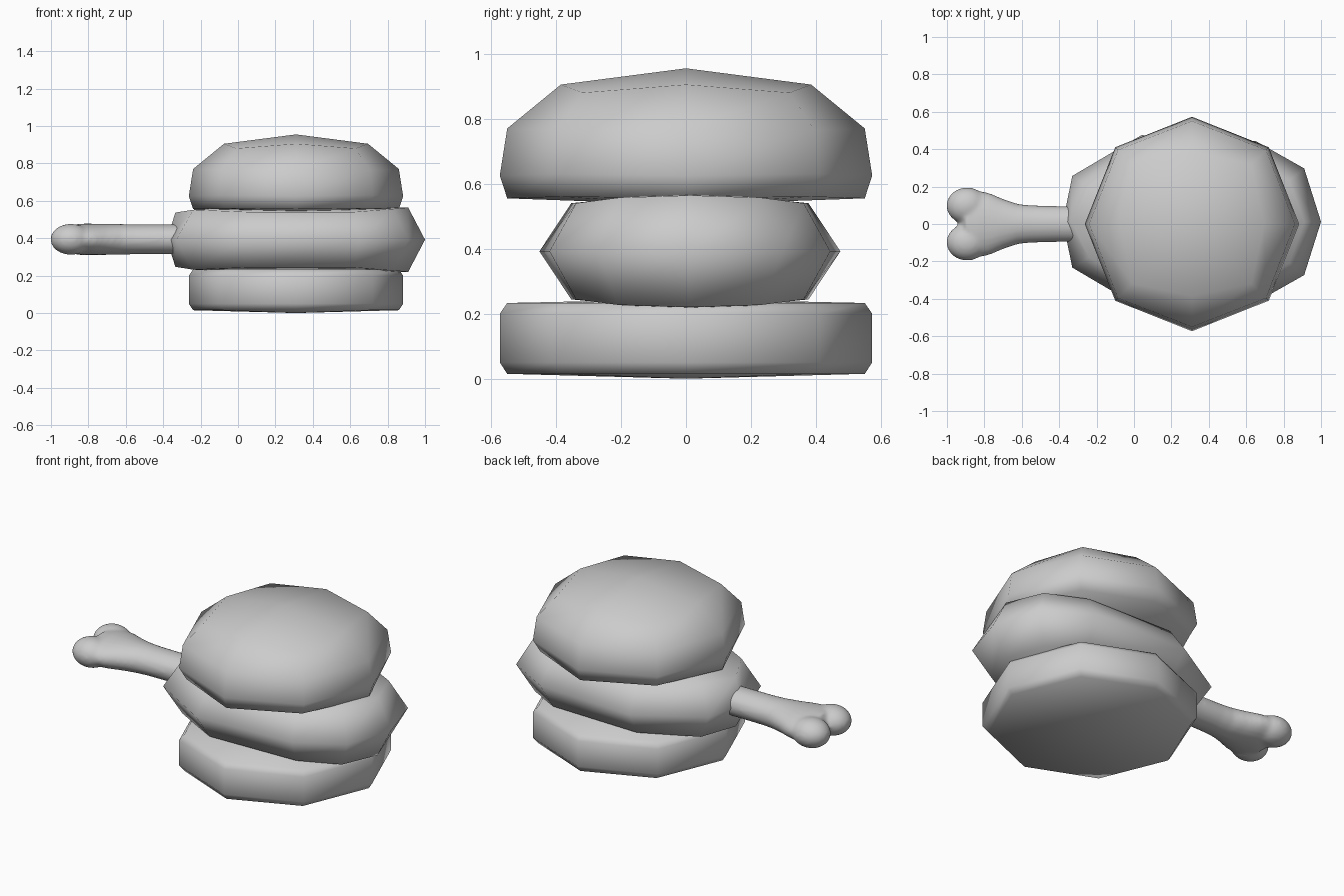
import bpy, bmesh, math
from mathutils import Matrix

old = bpy.data.objects.get("Cube")
if old:
    bpy.data.objects.remove(old)

clay = bpy.data.materials.new("plain_grey")
clay.use_nodes = True
GREY = (0.6, 0.6, 0.6, 1)
clay.diffuse_color = GREY
clay.node_tree.nodes["Principled BSDF"].inputs["Base Color"].default_value = GREY


def finish(name, bm):
    bmesh.ops.recalc_face_normals(bm, faces=bm.faces)
    mesh = bpy.data.meshes.new(name)
    bm.to_mesh(mesh)
    bm.free()
    mesh.materials.append(clay)
    mesh.shade_smooth()
    obj = bpy.data.objects.new(name, mesh)
    bpy.context.collection.objects.link(obj)
    return obj


def loft(bm, rings, start, end):
    """Bridge rings of points; close both ends with quads around a centre."""
    loops = [[bm.verts.new(p) for p in ring] for ring in rings]
    n = len(loops[0])
    for a, b in zip(loops, loops[1:]):
        for i in range(n):
            j = (i + 1) % n
            bm.faces.new((a[i], a[j], b[j], b[i]))
    for loop, point in ((loops[0], start), (loops[-1], end)):
        tip = bm.verts.new(point)
        for i in range(0, n, 2):
            bm.faces.new((tip, loop[i], loop[(i + 1) % n], loop[(i + 2) % n]))


# Buns: eight-sided, each ring gives (radius, z) on the axes and on the diagonals
CX = 0.31


def bun(name, profile, bottom, top):
    rings = []
    for axis, diagonal in profile:
        ring = []
        for k in range(8):
            r, z = diagonal if k % 2 else axis
            a = k * math.pi / 4
            ring.append((CX + r * math.cos(a), r * math.sin(a), z))
        rings.append(ring)
    bm = bmesh.new()
    loft(bm, rings, (CX, 0, bottom), (CX, 0, top))
    finish(name, bm)


bun("bottom_bun", [((0.55, 0.015), (0.55, 0.015)), ((0.573, 0.05), (0.58, 0.05)),
                   ((0.573, 0.2), (0.58, 0.2)), ((0.55, 0.233), (0.55, 0.233))], 0, 0.245)
bun("top_bun", [((0.55, 0.555), (0.54, 0.56)), ((0.573, 0.625), (0.58, 0.63)),
                ((0.55, 0.77), (0.56, 0.765)), ((0.385, 0.905), (0.45, 0.88))], 0.535, 0.955)

# Patty: long ten-sided slab, half outlines mirrored across y
MID = 0.392


def half_ring(points, sign):
    shift = 0.012
    full = points + [(x, -y, h) for x, y, h in points[-2:0:-1]]
    return [(x, y + shift, MID + sign * h) for x, y, h in full]


rim = [(1.0, 0, 0), (0.91, 0.285, 0), (0.65, 0.432, 0),
       (0.04, 0.463, 0), (-0.33, 0.245, 0), (-0.38, 0, 0)]
shoulder = [(0.91, 0, 0.172), (0.83, 0.22, 0.165), (0.62, 0.35, 0.148),
            (0.06, 0.365, 0.148), (-0.24, 0.19, 0.16), (-0.335, 0, 0.145)]
bm = bmesh.new()
loft(bm, [half_ring(shoulder, -1), half_ring(rim, 1), half_ring(shoulder, 1)],
     (CX, 0.012, 0.208), (CX, 0.012, 0.577))
finish("patty", bm)

# Bone: flaring oval shaft and two rounded knuckles fused together
bm = bmesh.new()
rings = []
for x, wide, high in [(-0.2, 0.096, 0.08), (-0.4, 0.096, 0.08), (-0.55, 0.1, 0.08),
                      (-0.62, 0.107, 0.082), (-0.7, 0.134, 0.083),
                      (-0.77, 0.165, 0.084), (-0.84, 0.18, 0.084), (-0.9, 0.15, 0.075)]:
    ring = []
    for k in range(24):
        a = math.tau * k / 24
        ring.append((x, wide * math.cos(a), 0.394 + high * math.sin(a)))
    rings.append(ring)
loft(bm, rings, (-0.2, 0, 0.394), (-0.94, 0, 0.394))
for side in (-1, 1):
    place = Matrix.Translation((-0.893, side * 0.098, 0.394)) @ Matrix.Diagonal((0.11, 0.098, 0.083, 1))
    bmesh.ops.create_uvsphere(bm, u_segments=24, v_segments=16, radius=1, matrix=place)
bone = finish("bone", bm)
fuse = bone.modifiers.new("fuse", 'REMESH')
fuse.mode = 'VOXEL'
fuse.voxel_size = 0.012
fuse.use_smooth_shade = True
soften = bone.modifiers.new("soften", 'SMOOTH')
soften.factor = 0.5
soften.iterations = 6
